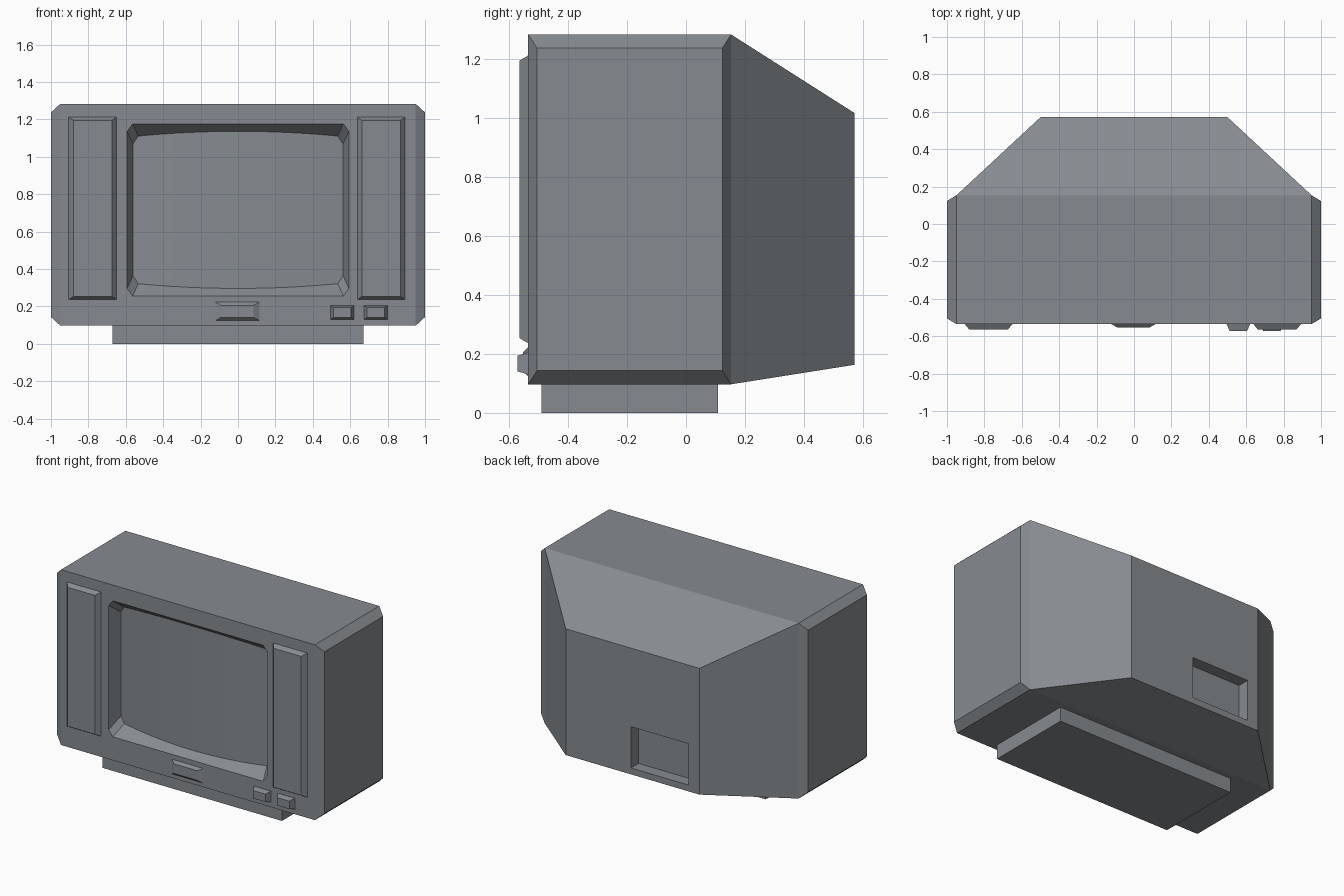
import bpy, bmesh, math
from mathutils import Vector

if "Cube" in bpy.data.objects:
    bpy.data.objects.remove(bpy.data.objects["Cube"])

grey = bpy.data.materials.new("cabinet_grey")
grey.diffuse_color = (0.24, 0.26, 0.28, 1)
grey.use_nodes = True
grey.node_tree.nodes["Principled BSDF"].inputs["Base Color"].default_value = grey.diffuse_color
FRONT = -0.535


def finish(name, bm):
    bmesh.ops.recalc_face_normals(bm, faces=bm.faces[:])
    me = bpy.data.meshes.new(name)
    bm.to_mesh(me)
    bm.free()
    me.materials.append(grey)
    ob = bpy.data.objects.new(name, me)
    bpy.context.scene.collection.objects.link(ob)
    return ob


def loft(name, a, b):
    """Solid between two matching closed loops."""
    bm = bmesh.new()
    va, vb = [bm.verts.new(p) for p in a], [bm.verts.new(p) for p in b]
    bm.faces.new(va)
    bm.faces.new(vb)
    n = len(va)
    for i in range(n):
        j = (i + 1) % n
        bm.faces.new((va[i], va[j], vb[j], vb[i]))
    return finish(name, bm)


def rect(x0, x1, z0, z1, y):
    return [(x0, y, z0), (x1, y, z0), (x1, y, z1), (x0, y, z1)]


def box(name, x0, x1, y0, y1, z0, z1):
    return loft(name, rect(x0, x1, z0, z1, y0), rect(x0, x1, z0, z1, y1))


def raised(name, x0, x1, z0, z1, y, bx, bz):
    """Bevelled plate standing out from the front."""
    return loft(name, rect(x0, x1, z0, z1, FRONT),
                rect(x0 + bx, x1 - bx, z0 + bz, z1 - bz, y))


def cut(ob, cutter):
    mod = ob.modifiers.new("cut", 'BOOLEAN')
    mod.operation, mod.solver, mod.object = 'DIFFERENCE', 'EXACT', cutter
    dg = bpy.context.evaluated_depsgraph_get()
    me = bpy.data.meshes.new_from_object(ob.evaluated_get(dg))
    ob.modifiers.clear()
    ob.data = me
    bpy.data.objects.remove(cutter, do_unlink=True)


# Cabinet: box with bevelled side plates and a tapered tube housing
lo, hi = Vector((-0.95, FRONT, 0.097)), Vector((0.95, 0.153, 1.283))
mid = (lo + hi) / 2
bm = bmesh.new()
bmesh.ops.create_cube(bm, size=1)
for v in bm.verts:
    v.co = [mid[i] + v.co[i] * (hi[i] - lo[i]) for i in range(3)]
bm.normal_update()
caps = [((1, 0, 0), (1, -0.191, 0.69), (0, 0.314, 0.547)),
        ((-1, 0, 0), (-1, -0.191, 0.69), (0, 0.314, 0.547)),
        ((0, 1, 0), (0, 0.571, 0.59), (0.5, 0, 0.427))]
picked = [next(f for f in bm.faces if f.normal.dot(Vector(c[0])) > 0.9) for c in caps]
for face, (_, centre, half) in zip(picked, caps):
    new = bmesh.ops.extrude_discrete_faces(bm, faces=[face])["faces"][0]
    for v in new.verts:
        v.co = [centre[i] + math.copysign(half[i], v.co[i] - mid[i]) for i in range(3)]
cabinet = finish("cabinet", bm)


# Screen recess: tapered, corner-cut opening ending in a bulging screen
def opening(d):
    hx, hz, cx, cz = 0.593 - 0.365 * d, 0.46 - 0.8 * d, 0.03, 0.04
    pts = [(hx, hz - cz), (hx - cx, hz), (cx - hx, hz), (-hx, hz - cz),
           (-hx, cz - hz), (cx - hx, -hz), (hx - cx, -hz), (hx, cz - hz)]
    return [(x, FRONT + d, 0.716 + z) for x, z in pts]


recess = loft("screen_recess", opening(-0.08), opening(0.17))
arc = [(-0.7 + 1.4 * i / 20) for i in range(21)]
profile = [(x, FRONT + 0.05 + 0.035 * (x / 0.56) ** 2) for x in arc]
profile += [(0.7, -0.2), (-0.7, -0.2)]
bulge = loft("screen_bulge", [(x, y, 0.1) for x, y in profile],
             [(x, y, 1.4) for x, y in profile])
cut(recess, bulge)
cut(cabinet, recess)

# Connector recess in the back
cut(cabinet, box("connector_recess", -0.42, 0.012, 0.49, 0.65, 0.206, 0.485))

# Base
box("base", -0.672, 0.672, -0.49, 0.108, 0, 0.097)

# Speaker panels beside the screen
raised("left_speaker_panel", -0.905, -0.65, 0.236, 1.212, -0.565, 0.025, 0.018)
raised("right_speaker_panel", 0.638, 0.893, 0.236, 1.212, -0.565, 0.025, 0.018)

# Front plate and control buttons
raised("front_plate", -0.121, 0.115, 0.124, 0.223, -0.553, 0.031, 0.017)
for i, x in enumerate((0.495, 0.674)):
    raised("control_button_%d" % (i + 1), x, x + 0.126, 0.13, 0.205, -0.571, 0.016, 0.011)
